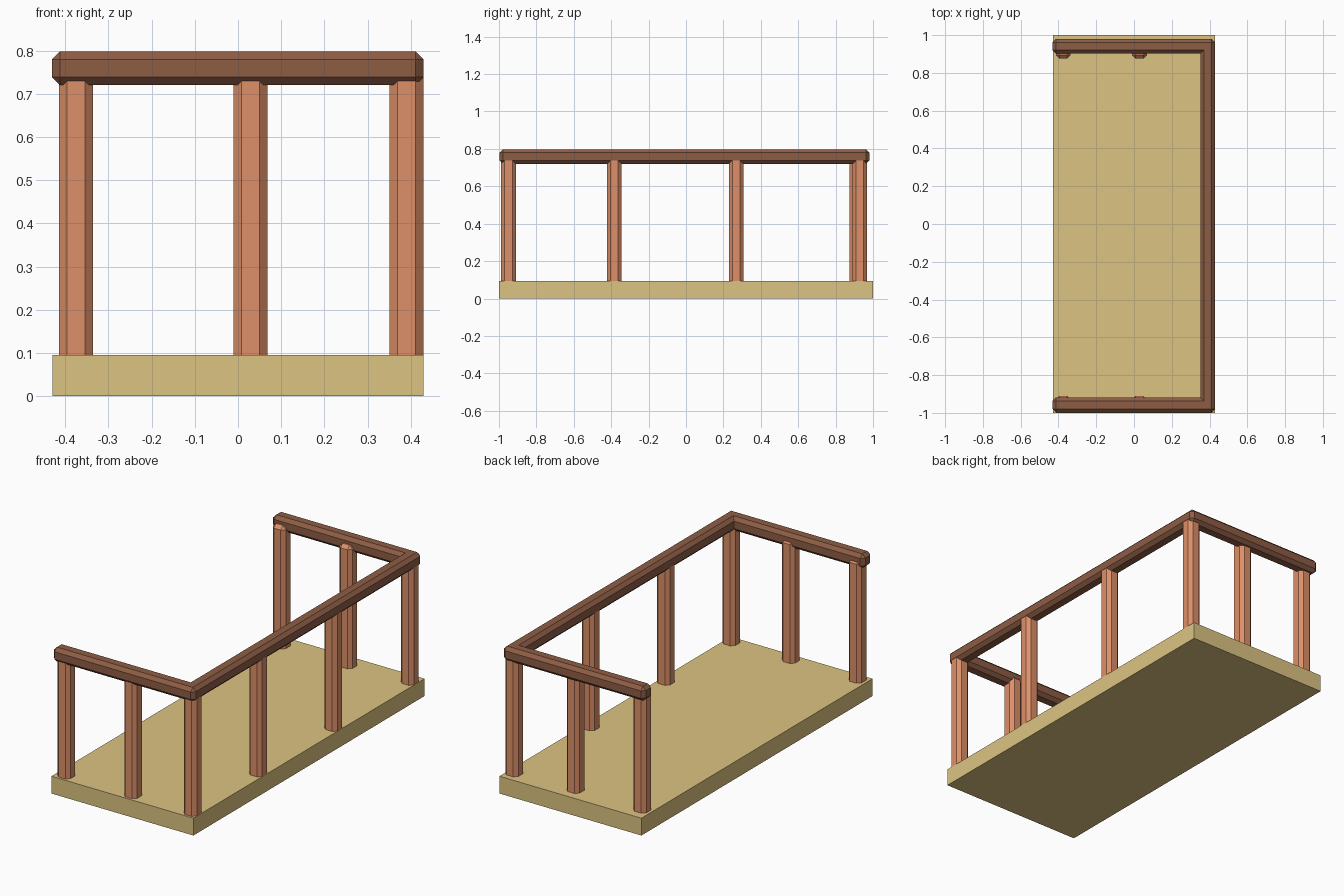
import bpy

if "Cube" in bpy.data.objects:
    bpy.data.objects.remove(bpy.data.objects["Cube"])


def material(name, color):
    m = bpy.data.materials.new(name)
    m.diffuse_color = color
    m.use_nodes = True
    m.node_tree.nodes["Principled BSDF"].inputs["Base Color"].default_value = m.diffuse_color
    return m


tan = material("tan_floor", (0.72, 0.55, 0.22, 1))
dark = material("dark_wood", (0.27, 0.11, 0.06, 1))
light = material("light_wood", (0.72, 0.28, 0.14, 1))


def box(name, lo, hi, mat, bevel=0.0):
    """Box between two corners, optionally with chamfered edges."""
    bpy.ops.mesh.primitive_cube_add(size=1)
    ob = bpy.context.object
    ob.name = name
    for v in ob.data.vertices:
        v.co = [(a + b) / 2 + c * (b - a) for a, b, c in zip(lo, hi, v.co)]
    ob.data.materials.append(mat)
    if bevel:
        mod = ob.modifiers.new("chamfer", 'BEVEL')
        mod.width = bevel
        mod.segments = 1
    return ob


# Floor slab
box("floor", (-0.43, -1, 0), (0.43, 1, 0.095), tan)

# Handrails on three sides
C = 0.0185
box("front_rail", (-0.431, -0.997, 0.72), (0.43, -0.918, 0.798), dark, C)
box("back_rail", (-0.431, 0.902, 0.72), (0.43, 0.98, 0.798), dark, C)
box("side_rail", (0.351, -0.997, 0.72), (0.43, 0.979, 0.798), dark, C)

# Chamfered posts
posts = {
    "front_post": [(-0.375, -0.949), (0.029, -0.949)],
    "back_post": [(-0.375, 0.914), (0.029, 0.914)],
    "side_post": [(0.39, y) for y in (-0.949, -0.383, 0.268, 0.929)],
}
H = 0.039
for name, spots in posts.items():
    for i, (x, y) in enumerate(spots, 1):
        box(f"{name}_{i}", (x - H, y - H, 0.05), (x + H, y + H, 0.765), light, C)
